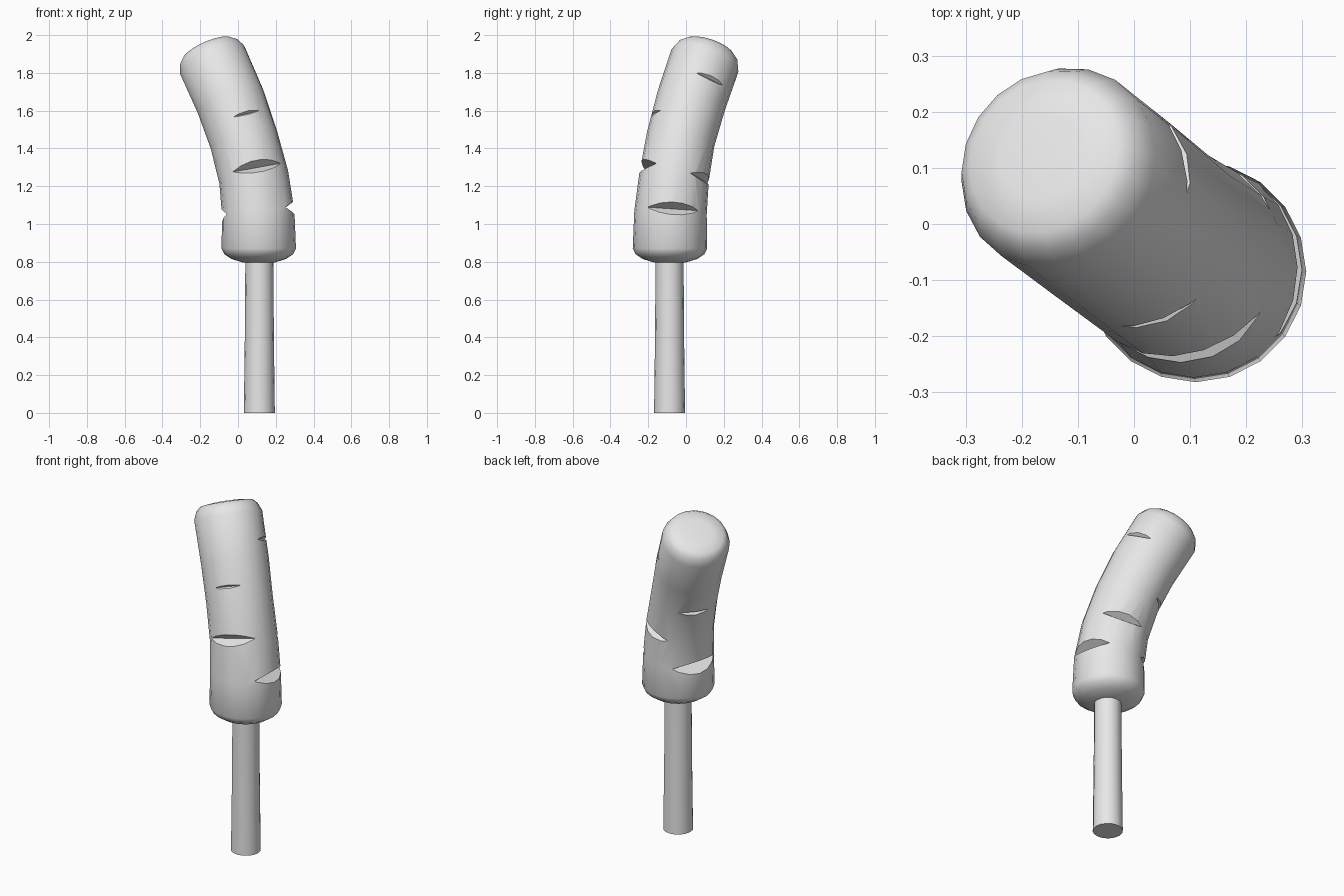
import bpy, bmesh, math
from mathutils import Vector

cube = bpy.data.objects.get("Cube")
if cube:
    bpy.data.objects.remove(cube)

mat = bpy.data.materials.new("plain_grey")
mat.use_nodes = True
GREY = (0.8, 0.8, 0.8, 1)
mat.diffuse_color = GREY
mat.node_tree.nodes["Principled BSDF"].inputs["Base Color"].default_value = GREY


def make_object(name, bm):
    bmesh.ops.recalc_face_normals(bm, faces=bm.faces)
    mesh = bpy.data.meshes.new(name)
    bm.to_mesh(mesh)
    bm.free()
    mesh.materials.append(mat)
    obj = bpy.data.objects.new(name, mesh)
    bpy.context.collection.objects.link(obj)
    return obj


def frame(axis):
    """Two unit vectors square to the axis, the first nearest to +x."""
    u = (Vector((1, 0, 0)) - axis * axis.x).normalized()
    return u, axis.cross(u)


def loft(name, rings, sides):
    """Skin rings of (centre, axis, radius) and close both ends with fans."""
    bm = bmesh.new()
    loops = []
    for centre, axis, radius in rings:
        u, v = frame(axis)
        angles = [math.tau * i / sides for i in range(sides)]
        loops.append([bm.verts.new(centre + (u * math.cos(a) + v * math.sin(a)) * radius)
                      for a in angles])
    for low, high in zip(loops, loops[1:]):
        for i in range(sides):
            j = (i + 1) % sides
            bm.faces.new((low[i], low[j], high[j], high[i]))
    for loop, ring in ((loops[0], rings[0]), (loops[-1], rings[-1])):
        hub = bm.verts.new(ring[0])
        for i in range(sides):
            bm.faces.new((loop[i], loop[(i + 1) % sides], hub))
    return make_object(name, bm)


def smooth(obj, degrees):
    bpy.ops.object.select_all(action='DESELECT')
    obj.select_set(True)
    bpy.context.view_layer.objects.active = obj
    bpy.ops.object.shade_smooth_by_angle(angle=math.radians(degrees))


# Bent body: spine points with radii
UP = Vector((0, 0, 1))
spine = [((0.11, -0.085, 0.87), 0.197), ((0.107, -0.082, 1.06), 0.192),
         ((0.083, -0.063, 1.25), 0.185), ((0.03, -0.028, 1.45), 0.182),
         ((-0.04, 0.027, 1.65), 0.185), ((-0.135, 0.1, 1.865), 0.187)]
points = [Vector(p) for p, r in spine]
axes = [UP] + [(points[i + 1] - points[i - 1]).normalized() for i in range(1, 5)]
axes.append((points[5] - points[4]).normalized())
rings = [(p, a, s[1]) for p, a, s in zip(points, axes, spine)]

# Rounded ends
base, tip, lean = points[0], points[-1], axes[-1]
bottom = [(base - UP * d, UP, r) for d, r in ((0.075, 0.08), (0.055, 0.145), (0.03, 0.182))]
top = [(tip + lean * d, lean, r) for d, r in ((0.045, 0.168), (0.068, 0.143), (0.076, 0.08))]
body = loft("body", bottom + rings + top, 20)


def spine_at(z):
    for i in range(5):
        if points[i].z <= z <= points[i + 1].z:
            t = (z - points[i].z) / (points[i + 1].z - points[i].z)
            return points[i].lerp(points[i + 1], t), axes[i].lerp(axes[i + 1], t).normalized()


# Wedge-shaped notches: height, compass angle, depth
notches = [(1.07, 5, 0.05), (1.06, 162, 0.055), (1.275, -80, 0.055), (1.25, 65, 0.04),
           (1.53, -75, 0.018), (1.48, 140, 0.025), (1.73, 20, 0.02)]
for z, degrees, depth in notches:
    centre, axis = spine_at(z)
    u, v = frame(axis)
    a = math.radians(degrees)
    out = u * math.cos(a) + v * math.sin(a)
    side = axis.cross(out)
    apex = centre + out * (0.184 - depth)
    mouth = out * (depth + 0.03)
    spread = axis * (depth + 0.03) * 0.6
    bm = bmesh.new()
    ends = [[bm.verts.new(p + side * s) for p in (apex, apex + mouth + spread, apex + mouth - spread)]
            for s in (-0.3, 0.3)]
    bm.faces.new(ends[0])
    bm.faces.new(ends[1])
    for i in range(3):
        j = (i + 1) % 3
        bm.faces.new((ends[0][i], ends[0][j], ends[1][j], ends[1][i]))
    cutter = make_object("notch_cutter", bm)
    cutter.hide_render = True
    mod = body.modifiers.new("notch", 'BOOLEAN')
    mod.object, mod.operation, mod.solver = cutter, 'DIFFERENCE', 'EXACT'
    bpy.context.view_layer.objects.active = body
    bpy.ops.object.modifier_apply(modifier=mod.name)
    bpy.data.objects.remove(cutter)
smooth(body, 45)

# Thin stick
foot = Vector((0.113, -0.087, 0))
stick = loft("stick", [(foot + UP * z, UP, r) for z, r in ((0, 0.082), (0.4, 0.077), (0.83, 0.074))], 16)
smooth(stick, 60)
